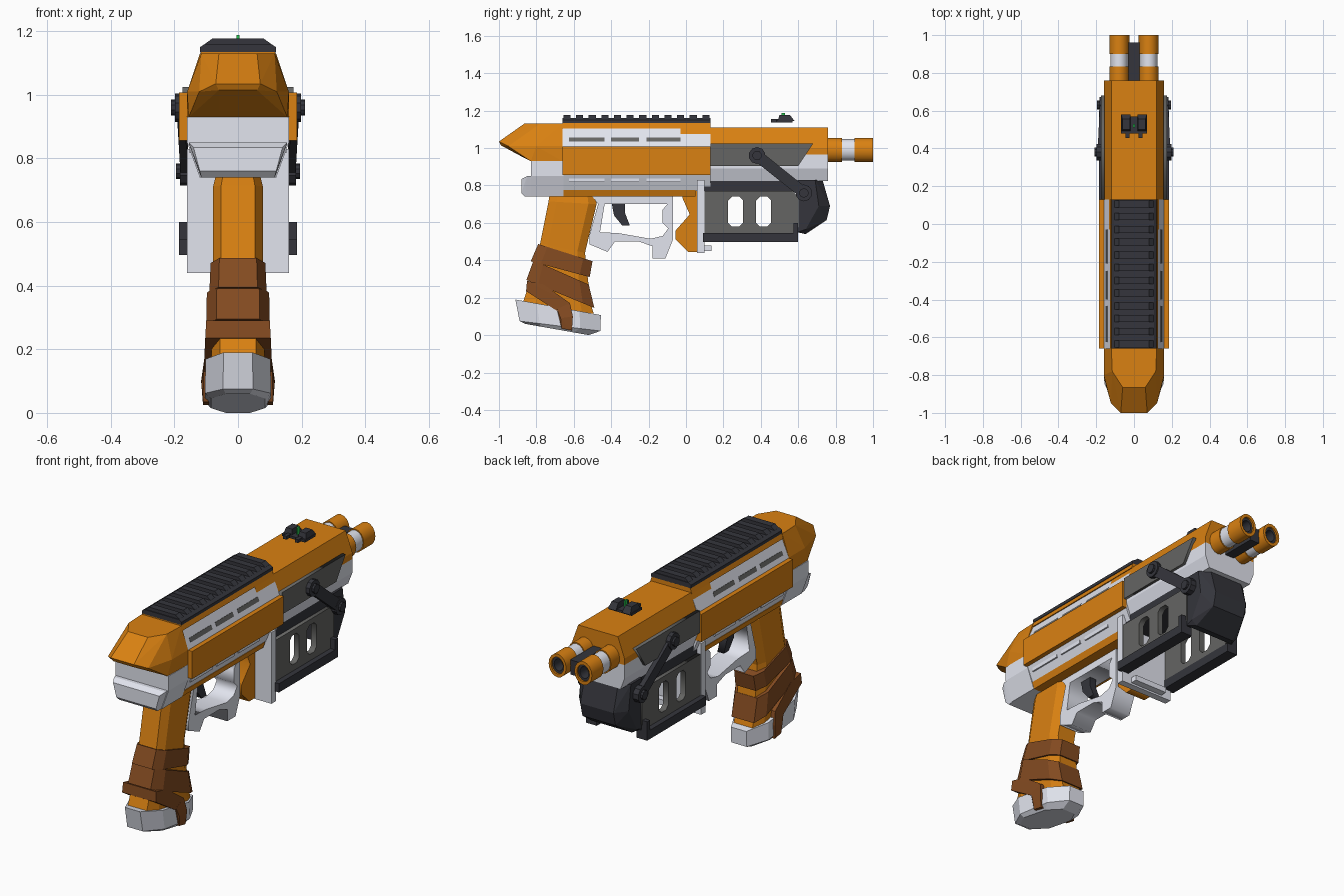
import bpy, bmesh, math

if "Cube" in bpy.data.objects:
    bpy.data.objects.remove(bpy.data.objects["Cube"])


def mat(name, rgb):
    m = bpy.data.materials.new(name)
    m.diffuse_color = (*rgb, 1)
    m.use_nodes = True
    m.node_tree.nodes["Principled BSDF"].inputs["Base Color"].default_value = m.diffuse_color
    return m


ORANGE = mat("orange", (.70, .22, .006))
WHITE = mat("pale", (.76, .78, .86))
DARK = mat("dark", (.035, .036, .045))
GREY = mat("grey", (.13, .13, .125))
BROWN = mat("brown", (.23, .07, .015))
GREEN = mat("green", (.02, .6, .08))


def finish(name, bm, m):
    bmesh.ops.recalc_face_normals(bm, faces=bm.faces)
    me = bpy.data.meshes.new(name)
    bm.to_mesh(me)
    bm.free()
    me.materials.append(m)
    ob = bpy.data.objects.new(name, me)
    bpy.context.collection.objects.link(ob)
    return ob


def hull(name, pts, m, mirror=True):
    """Convex solid; mirror also adds each point at -x."""
    bm = bmesh.new()
    for x, y, z in pts:
        bm.verts.new((x, y, z))
        if mirror:
            bm.verts.new((-x, y, z))
    r = bmesh.ops.convex_hull(bm, input=bm.verts[:])
    junk = {g for g in r["geom_interior"] + r["geom_unused"] if isinstance(g, bmesh.types.BMVert)}
    bmesh.ops.delete(bm, geom=list(junk), context='VERTS')
    bmesh.ops.dissolve_limit(bm, angle_limit=.01, verts=bm.verts[:], edges=bm.edges[:])
    return finish(name, bm, m)


def section(name, xz, y0, y1, m, mirror=True):
    return hull(name, [(x, y, z) for y in (y0, y1) for x, z in xz], m, mirror)


def box(name, xs, ys, zs, m):
    return section(name, [(x, z) for x in xs for z in zs], *ys, m, False)


def pair(name, pts, m):
    for s, side in ((1, "right"), (-1, "left")):
        hull(f"{name}_{side}", [(s * x, y, z) for x, y, z in pts], m, False)


def pair_box(name, xs, ys, zs, m):
    pair(name, [(x, y, z) for x in xs for y in ys for z in zs], m)


def profile(name, outlines, x, half, m):
    """Side outline in (y, z), later outlines are holes, extruded across x."""
    cu = bpy.data.curves.new(name, 'CURVE')
    cu.dimensions, cu.fill_mode, cu.extrude = '2D', 'BOTH', half
    for pts in outlines:
        sp = cu.splines.new('POLY')
        sp.points.add(len(pts) - 1)
        for p, (y, z) in zip(sp.points, pts):
            p.co = (y, z, 0, 1)
        sp.use_cyclic_u = True
    ob = bpy.data.objects.new(name, cu)
    bpy.context.collection.objects.link(ob)
    ob.location.x = x
    ob.rotation_euler = (math.pi / 2, 0, math.pi / 2)
    cu.materials.append(m)
    bpy.ops.object.select_all(action='DESELECT')
    ob.select_set(True)
    bpy.context.view_layer.objects.active = ob
    bpy.ops.object.convert(target='MESH')
    return ob


def loft(name, rings, m):
    bm = bmesh.new()
    vs = [[bm.verts.new(p) for p in r] for r in rings]
    n = len(vs[0])
    for a, b in zip(vs, vs[1:]):
        for i in range(n):
            bm.faces.new((a[i], a[(i + 1) % n], b[(i + 1) % n], b[i]))
    bm.faces.new(vs[0])
    bm.faces.new(vs[-1])
    return finish(name, bm, m)


def grip_ring(yb, zb, yf, zf, w, k=.68, c=.17):
    """Chamfered eight-point ring from a back point to a front point."""
    shape = [(0, k), (c, 1), (1 - c, 1), (1, k), (1, -k), (1 - c, -1), (c, -1), (0, -k)]
    return [(w * a, yb + (yf - yb) * t, zb + (zf - zb) * t) for t, a in shape]


# rear cap and pale tail
hull("rear_cap", [(.12, -.66, 1.13), (.16, -.66, 1.01), (.16, -.66, .93), (.115, -.78, 1.13),
                  (.06, -.865, 1.13), (.16, -.8, 1.01), (.155, -.83, .93), (.122, -.95, 1.01),
                  (.07, -1, 1.035), (.06, -.99, 1.015), (.06, -.87, .95)], ORANGE)
section("tail_block", [(.16, .93), (.16, .85), (.12, .74)], -.83, -.655, WHITE)
hull("tail_bumper", [(.155, -.7, .85), (.155, -.85, .85), (.14, -.88, .835), (.12, -.88, .76),
                     (.115, -.86, .74), (.12, -.7, .74)], WHITE)

# main receiver
section("receiver", [(.118, 1.11), (.16, 1.01), (.16, .855), (.125, .77)], -.66, .13, WHITE)
section("receiver_top", [(.116, 1.135), (.126, 1.105)], -.66, .13, ORANGE)
section("receiver_bottom", [(.13, .775), (.118, .74)], -.66, .05, ORANGE)
pair_box("side_plate", (.15, .185), (-.66, .13), (.857, 1.008), ORANGE)
for i, (a, b) in enumerate(((-.625, -.435), (-.4, -.25), (-.21, -.03))):
    pair(f"upper_slot_{i}", [(x, y, z) for y in (a, b) for x, z in
                             ((.142, 1.056), (.151, 1.034), (.12, 1.056), (.13, 1.034))], GREY)
    pair_box(f"lower_slot_{i}", (.12, .153), (a, b), (.818, .838), WHITE)

# front housing
section("front_housing", [(.12, 1.11), (.16, 1.0), (.16, .965)], -.03, .76, ORANGE)
section("front_housing_lower", [(.16, .965), (.16, .89), (.135, .825)], .1, .76, WHITE)
for s, side in ((1, "right"), (-1, "left")):
    profile(f"side_panel_{side}", [[(.13, 1.025), (.68, 1.025), (.6, .905), (.13, .905)]],
            s * .165, .01, GREY)

# top rail with cross ribs, sight
section("rail_base", [(.12, 1.133), (.12, 1.15), (.105, 1.16)], -.66, .13, DARK)
for i in range(12):
    y = -.655 + i * .0675
    section(f"rail_rib_{i}", [(.115, 1.152), (.08, 1.178)], y, y + .038, DARK)
hull("sight_base", [(.07, .48, 1.137), (.07, .57, 1.137), (.07, .57, 1.15), (.07, .48, 1.15)], DARK)
pair("sight_post", [(.018, .49, 1.145), (.068, .49, 1.145), (.018, .58, 1.145), (.068, .58, 1.145),
                    (.022, .5, 1.178), (.06, .5, 1.178), (.022, .555, 1.178), (.06, .555, 1.178)], DARK)
pair_box("sight_prong", (.025, .045), (.455, .5), (1.137, 1.155), DARK)
box("sight_dot", (-.004, .004), (.51, .53), (1.15, 1.188), GREEN)

# twin barrels: collar, sleeve, bored muzzle
for s, side in ((1, "right"), (-1, "left")):
    for part, m, prof in (("collar", ORANGE, [(.74, 1), (.835, 1)]),
                          ("sleeve", WHITE, [(.83, .9), (.905, .9)]),
                          ("muzzle", ORANGE, [(.9, 1), (1, 1), (1, .72), (.93, .72)]),
                          ("bore", DARK, [(.92, .73), (.99, .73), (.99, .5), (.93, .5)])):
        rings = [[(s * .078 + .053 * k * math.cos(a), y, .99 + .064 * k * math.sin(a))
                  for a in (j * math.tau / 16 for j in range(16))] for y, k in prof]
        ob = loft(f"barrel_{part}_{side}", rings, m)
        bpy.ops.object.select_all(action='DESELECT')
        ob.select_set(True)
        bpy.context.view_layer.objects.active = ob
        bpy.ops.object.shade_smooth_by_angle(angle=math.radians(35))
box("barrel_bridge", (-.028, .028), (.75, .96), (.94, 1.02), DARK)

# grip, wraps and pommel
loft("grip", [grip_ring(-.73, .745, -.485, .745, .07), grip_ring(-.735, .715, -.478, .7, .078),
              grip_ring(-.78, .49, -.54, .44, .078), grip_ring(-.85, .24, -.51, .17, .083),
              grip_ring(-.88, .15, -.48, .07, .085)], ORANGE)
loft("wrap_upper", [grip_ring(-.79, .487, -.5, .395, .086), grip_ring(-.83, .395, -.515, .31, .09)], BROWN)
loft("wrap_middle", [grip_ring(-.815, .4, -.52, .27, .098), grip_ring(-.853, .295, -.49, .145, .1)], BROWN)
loft("pommel", [grip_ring(-.912, .19, -.455, .107, .102, .45, .25),
                grip_ring(-.89, .075, -.458, .022, .104, .45, .25),
                grip_ring(-.86, .06, -.52, 0, .085, .45, .25)], WHITE)
hull("wrap_strap_upper", [(.1, -.85, .29), (.1, -.76, .27), (.106, -.62, .17),
                          (.108, -.69, .13), (.103, -.855, .235)], BROWN)
hull("wrap_strap_lower", [(.106, -.62, .17), (.108, -.69, .14), (.116, -.605, .1),
                          (.11, -.61, .025), (.11, -.665, .035), (.115, -.67, .09)], BROWN)

# trigger group
profile("trigger_guard", [
    [(-.07, .74), (-.07, .51), (-.11, .41), (-.18, .41), (-.18, .475), (-.25, .5), (-.38, .5),
     (-.42, .445), (-.515, .485), (-.515, .54), (-.47, .70), (-.5, .74)],
    [(-.435, .70), (-.46, .55), (-.36, .545), (-.19, .515), (-.125, .53), (-.095, .57),
     (-.125, .6), (-.125, .67), (-.1, .70)]], 0, .062, WHITE)
profile("trigger", [[(-.4, .72), (-.325, .72), (-.325, .65), (-.3, .585), (-.34, .585), (-.385, .64)]],
        0, .02, DARK)

# foregrip and plate
profile("foregrip", [[(-.02, .8), (.065, .8), (.065, .445), (.01, .445), (-.055, .51), (-.055, .56),
                      (.02, .645), (-.02, .735)]], 0, .06, ORANGE)
box("foregrip_plate", (-.16, .16), (.06, .098), (.44, .83), WHITE)
box("plate_foot", (-.1, .1), (.09, .135), (.45, .48), WHITE)


# under-barrel frame with see-through windows
def window(y0, y1, z0=.58, z1=.74, c=.02):
    return [(y0 + c, z0), (y1 - c, z0), (y1, z0 + c), (y1, z1 - c),
            (y1 - c, z1), (y0 + c, z1), (y0, z1 - c), (y0, z0 + c)]


for s, side in ((1, "right"), (-1, "left")):
    profile(f"frame_panel_{side}", [
        [(.09, .77), (.57, .77), (.605, .73), (.605, .58), (.57, .54), (.09, .54)],
        window(.225, .305), window(.375, .455)], s * .14, .016, GREY)
pair_box("frame_skid", (.12, .185), (.09, .6), (.497, .545), DARK)
pair_box("frame_skid_end", (.15, .185), (.575, .6), (.54, .6), DARK)
box("frame_top", (-.135, .135), (.09, .62), (.765, .835), DARK)
hull("frame_nose", [(.15, .595, .83), (.15, .595, .55), (.15, .69, .83), (.15, .71, .69), (.1, .73, .83),
                    (.1, .77, .69), (.1, .752, .615), (.12, .64, .54), (.15, .64, .565)], DARK)

# folding arms and pivots
dy, dz = .025 * .62, .025 * .78
pair("arm", [(x, y + k * dy, z + k * dz) for k in (-1.2, 1.2) for x, y, z in
             ((.172, .38, .96), (.192, .38, .96), (.152, .63, .76), (.18, .63, .76))], DARK)


def disc(x0, x1, y, z, r):
    return [(x, y + r * math.cos(a), z + r * math.sin(a)) for x in (x0, x1)
            for a in (math.tau * (j + .5) / 10 for j in range(10))]


for name, x, y, z in (("upper_pivot", .16, .38, .96), ("lower_pivot", .145, .63, .76)):
    pair(name, disc(x, x + .038, y, z, .045), DARK)
    pair(name + "_bolt", disc(x + .03, x + .05, y, z, .025), DARK)
